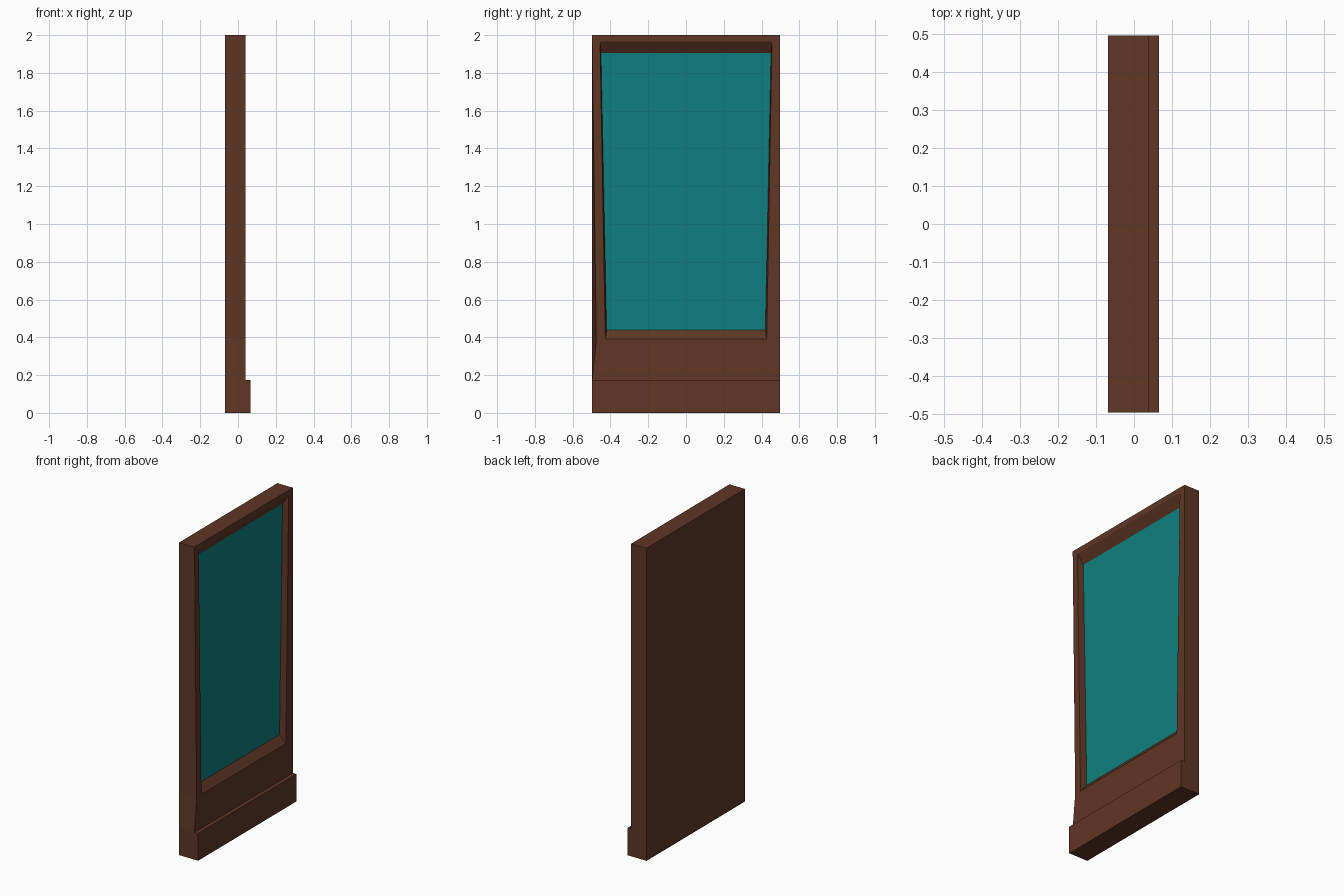
import bpy
import bmesh

cube = bpy.data.objects.get("Cube")
if cube:
    bpy.data.objects.remove(cube)


def make_material(name, rgb):
    mat = bpy.data.materials.new(name)
    mat.use_nodes = True
    color = (*rgb, 1)
    mat.diffuse_color = color
    mat.node_tree.nodes["Principled BSDF"].inputs["Base Color"].default_value = color
    return mat


def finish(bm, name, *mats):
    bmesh.ops.recalc_face_normals(bm, faces=bm.faces)
    mesh = bpy.data.meshes.new(name)
    bm.to_mesh(mesh)
    bm.free()
    for mat in mats:
        mesh.materials.append(mat)
    obj = bpy.data.objects.new(name, mesh)
    bpy.context.collection.objects.link(obj)
    return obj


def ring(bm, x, points):
    return [bm.verts.new((x, y, z)) for y, z in points]


def bridge(bm, a, b):
    for i in range(len(a)):
        j = (i + 1) % len(a)
        bm.faces.new((a[i], a[j], b[j], b[i]))


def trapezoid(top_half, bottom_half, top, bottom):
    return [(-top_half, top), (top_half, top),
            (bottom_half, bottom), (-bottom_half, bottom)]


brown = make_material("dark brown wood", (0.115, 0.037, 0.018))
teal = make_material("teal panel", (0.0045, 0.215, 0.215))

HALF, TOP, STEP, SILL = 0.497, 2.0, 0.175, 0.39
BACK, FRONT, GLASS, TOE = -0.069, 0.04, 0.0, 0.066

# Framed body: outer shell with a pinched front edge and a tapered recess
bm = bmesh.new()
outline = trapezoid(HALF, HALF, TOP, STEP)
back = ring(bm, BACK, outline + [(-HALF, SILL)])
front = ring(bm, FRONT, outline + [(-0.475, SILL)])
opening = ring(bm, FRONT, trapezoid(0.455, 0.427, 1.965, SILL))
inset = ring(bm, GLASS, trapezoid(0.45, 0.42, 1.905, 0.44))

bm.faces.new(back)
bridge(bm, back, front)
bridge(bm, opening, inset)

# Front border around the opening
tl, tr, br, bl, pinch = front
otl, otr, obr, obl = opening
for loop in ((tl, tr, otr, otl), (tr, br, obr, otr),
             (pinch, obl, obr, br, bl), (tl, otl, obl, pinch)):
    bm.faces.new(loop)

# Recessed panel
bm.faces.new(inset).material_index = 1
finish(bm, "framed_body", brown, teal)

# Plinth projecting past the body
bm = bmesh.new()
bmesh.ops.create_cube(bm, size=1)
bmesh.ops.scale(bm, vec=(TOE - BACK, 2 * HALF, STEP), verts=bm.verts)
bmesh.ops.translate(bm, vec=((TOE + BACK) / 2, 0, STEP / 2), verts=bm.verts)
finish(bm, "plinth", brown)
